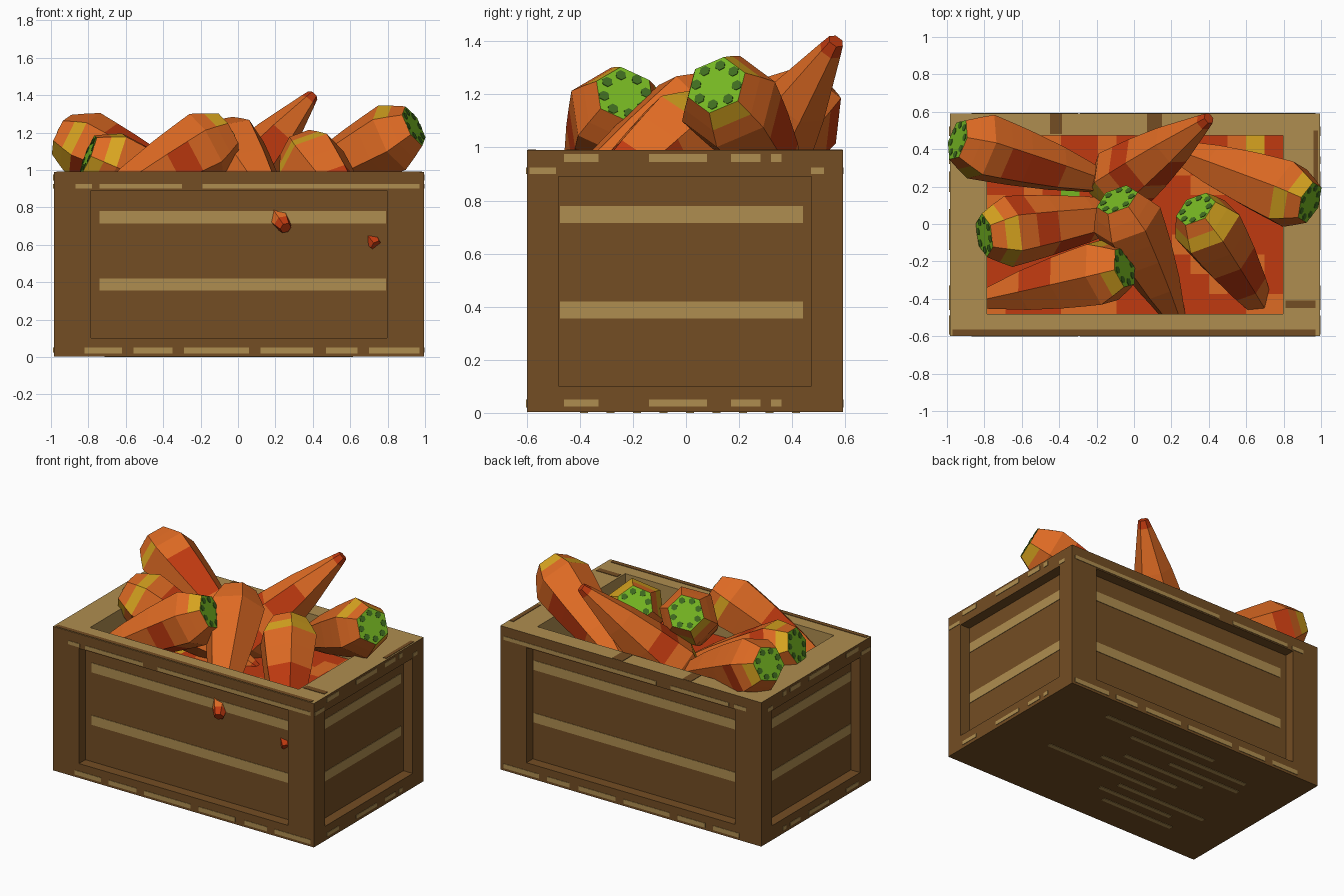
import bpy, bmesh, math, random
from mathutils import Vector, Matrix

if "Cube" in bpy.data.objects:
    bpy.data.objects.remove(bpy.data.objects["Cube"])

random.seed(4)

def mat(name, rgb):
    m = bpy.data.materials.new(name)
    m.diffuse_color = (*rgb, 1)
    m.use_nodes = True
    m.node_tree.nodes["Principled BSDF"].inputs["Base Color"].default_value = m.diffuse_color
    return m

WOOD = mat("dark wood", (.172, .075, .017))
LIGHT = mat("light wood", (.43, .27, .08))
ORANGE = mat("carrot orange", (.73, .145, .017))
RED = mat("carrot red", (.53, .042, .005))
YELLOW = mat("carrot yellow", (.68, .37, .014))
GREEN = mat("leaf green", (.18, .47, .016))
DKGREEN = mat("dark green", (.05, .15, .014))

def finish(bm, name, mats):
    me = bpy.data.meshes.new(name)
    bm.to_mesh(me)
    bm.free()
    for m in mats:
        me.materials.append(m)
    ob = bpy.data.objects.new(name, me)
    bpy.context.collection.objects.link(ob)
    return ob

# Crate: cube with inset, recessed side panels and a sunken opening on top
CX, CY, HX, HY, H = .005, -.004, .99, .595, .99
FILL, RECESS = .75, .07
bm = bmesh.new()
bmesh.ops.create_cube(bm, size=2)
faces = [f for f in bm.faces if f.normal.z > -.5]
bmesh.ops.inset_individual(bm, faces=faces, thickness=.2, depth=0, use_even_offset=True)
bmesh.ops.inset_individual(bm, faces=faces, thickness=0, depth=0)  # ring for the recess walls
for v in bm.verts:
    v.co = (CX + v.co.x * HX, CY + v.co.y * HY, .003 + (v.co.z + 1) * (H - .003) / 2)
bm.normal_update()
moves = [(f, f.normal.copy()) for f in faces]
for f, n in moves:
    d = H - FILL if n.z > .5 else RECESS
    for v in f.verts:
        v.co -= n * d
bm.normal_update()
for f in bm.faces:
    c = f.calc_center_median()
    inner = c.z > FILL - .01 and abs(c.x - CX) < HX * .81 and abs(c.y - CY) < HY * .81
    f.material_index = 1 if (f.normal.z > .5 and c.z > .5) or inner else 0
finish(bm, "crate", [WOOD, LIGHT])

# Thin painted wood-grain plates
def plates(name, boxes, m):
    bm = bmesh.new()
    for lo, hi in boxes:
        lo, hi = Vector(lo), Vector(hi)
        s = Matrix.Diagonal((*(hi - lo), 1))
        bmesh.ops.create_cube(bm, size=1, matrix=Matrix.Translation((lo + hi) / 2) @ s)
    finish(bm, name, [m])

T = .003
grain, edges = [], []
for s in (-1, 1):
    y, x = CY + s * (HY - RECESS), CX + s * (HX - RECESS)
    for z0, z1 in ((.715, .78), (.355, .42)):
        grain.append(((-.74, y - T, z0), (.79, y + T, z1)))
        grain.append(((x - T, -.475, z0), (x + T, .44, z1)))
    y, x = CY + s * HY, CX + s * HX
    for a, b in ((-.87, -.78), (-.74, -.3), (-.19, .97)):
        edges.append(((a, y - T, .9), (b, y + T, .925)))
    for a, b in ((-.82, -.62), (-.56, -.35), (-.29, .06), (.12, .4), (.47, .64), (.7, .97)):
        edges.append(((a, y - T, .02), (b, y + T, .05)))
    for a, b in ((-.46, -.33), (-.14, .08), (.17, .28), (.32, .36)):
        edges.append(((x - T, a, .945), (x + T, b, .975)))
        edges.append(((x - T, a, .025), (x + T, b, .05)))
    for a, b in ((-.59, -.49), (.47, .52)):
        edges.append(((x - T, a, .9), (x + T, b, .925)))
for i in range(9):
    a = random.uniform(-.75, -.2)
    y = -.4 + i * .1
    edges.append(((a, y, 0), (a + random.uniform(.5, .95), y + .03, .006)))
plates("panel_grain", grain, LIGHT)
plates("edge_grain", edges, LIGHT)
plates("rim_grain", [((-.97, -.595, H - T), (.97, -.565, H + T)),
                     ((-.45, .48, H - T), (-.385, .59, H + T)),
                     ((.07, .48, H - T), (.15, .59, H + T)),
                     ((.81, -.45, H - T), (.97, -.41, H + T)),
                     ((.96, .2, H - T), (.985, .5, H + T))], WOOD)

# Carrot filling below the rim, patched with carrot colours
bm = bmesh.new()
bmesh.ops.create_grid(bm, x_segments=16, y_segments=9, size=1,
                      matrix=Matrix.Translation((CX, CY, FILL + .004)) @ Matrix.Diagonal((HX * .8, HY * .8, 1, 1)))
for f in bm.faces:
    f.material_index = random.choices(range(4), (72, 22, 3, 3))[0]
finish(bm, "carrot_filling", [RED, ORANGE, YELLOW, GREEN])

# Carrots: six-sided, flat green cap, faceted shoulder, long taper
SIDES = 6

def carrot(name, head, tip, roll):
    head, tip = Vector(head), Vector(tip)
    axis = tip - head
    L = axis.length
    M = Matrix.Translation(head) @ axis.to_track_quat('Z', 'Y').to_matrix().to_4x4()
    bm = bmesh.new()

    def r_at(t):
        u = (t - .14) / (L - .14)
        return .192 + (.032 - .192) * u + .02 * math.sin(math.pi * u)

    profile = [(0, .118), (.07, .157)]
    profile += [(t, r_at(t)) for t in (.14, .25, .38, .6, L - .05, L)]
    rings = []
    for t, r in profile:
        rings.append([bm.verts.new((r * math.cos(a), r * math.sin(a), t))
                      for a in (roll + k * math.tau / SIDES for k in range(SIDES))])
    bm.faces.new(rings[0]).material_index = 3
    bm.faces.new(rings[-1]).material_index = 1
    red = (0, 0, .12, .3, .22, 0, 1)  # chance of a red blotch per ring
    for i in range(len(rings) - 1):
        for k in range(SIDES):
            j = (k + 1) % SIDES
            f = bm.faces.new((rings[i][k], rings[i][j], rings[i + 1][j], rings[i + 1][k]))
            # yellow blotches round the cap, red ones on the body, red tip
            if i < 2:
                f.material_index = 2 if random.random() < .33 else 0
            elif random.random() < red[i]:
                f.material_index = 1
    # dark spots on the green cap
    for k in range(8):
        a = roll + k * math.tau / 8 + .2
        r = .082
        res = bmesh.ops.create_cone(bm, cap_ends=True, segments=6, radius1=.021, radius2=.021, depth=.006,
                                    matrix=Matrix.Translation((r * math.cos(a), r * math.sin(a), 0)))
        for f in {f for v in res["verts"] for f in v.link_faces}:
            f.material_index = 4
    bmesh.ops.recalc_face_normals(bm, faces=bm.faces[:])
    bm.transform(M)
    finish(bm, name, [ORANGE, RED, YELLOW, GREEN, DKGREEN])

carrots = [
    ("back_left", (-.943, .45, 1.19), (-.05, .19, .78), .3),
    ("left", (-.80, -.06, 1.085), (.1, .08, .72), .1),
    ("front_left", (-.05, -.23, 1.2), (-.88, -.42, .73), .5),
    ("middle", (-.09, .13, 1.19), (.255, -.57, .69), .2),
    ("front_right", (.33, .08, 1.12), (.74, -.53, .595), .4),
    ("upturned", (-.15, .17, .76), (.4, .565, 1.4), .1),
    ("right", (.94, .115, 1.235), (.12, .43, .8), .6),
]
for n, head, tip, roll in carrots:
    carrot(n + "_carrot", head, tip, roll)
